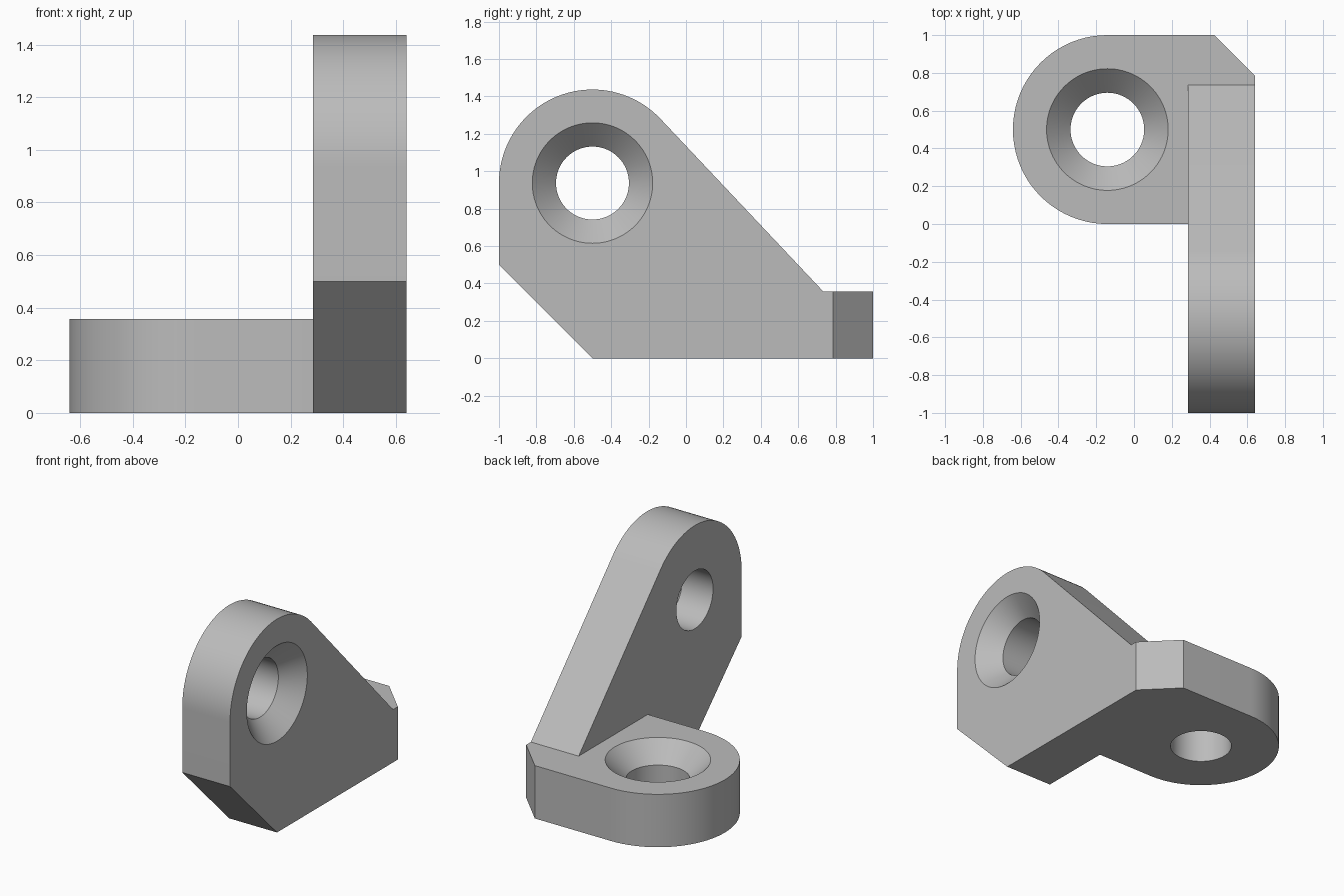
import bpy, bmesh, math
from mathutils import Matrix, Vector

cube = bpy.data.objects.get("Cube")
if cube:
    bpy.data.objects.remove(cube, do_unlink=True)

THICK = 0.356      # thickness of both plates
RIGHT = 0.641      # outer face of the upright plate
ROUND = 0.5        # radius of the rounded ends
HOLE, SINK = 0.195, 0.322

grey = bpy.data.materials.new("plain_grey")
grey.use_nodes = True
grey.diffuse_color = (0.5, 0.5, 0.5, 1)
grey.node_tree.nodes["Principled BSDF"].inputs["Base Color"].default_value = grey.diffuse_color


def arc(centre, start, end, steps=40):
    """Points on a rounded end, angles in radians."""
    return [(centre[0] + ROUND * math.cos(start + (end - start) * i / steps),
             centre[1] + ROUND * math.sin(start + (end - start) * i / steps))
            for i in range(steps + 1)]


def finish(bm, name, matrix):
    bmesh.ops.transform(bm, matrix=matrix, verts=bm.verts)
    bmesh.ops.recalc_face_normals(bm, faces=bm.faces)
    mesh = bpy.data.meshes.new(name)
    bm.to_mesh(mesh)
    bm.free()
    mesh.materials.append(grey)
    obj = bpy.data.objects.new(name, mesh)
    bpy.context.collection.objects.link(obj)
    return obj


def plate(name, outline, matrix):
    """Extrude a flat outline to plate thickness."""
    bm = bmesh.new()
    face = bm.faces.new([bm.verts.new((x, y, 0)) for x, y in outline])
    top = bmesh.ops.extrude_face_region(bm, geom=[face])["geom"]
    bmesh.ops.translate(bm, vec=(0, 0, THICK),
                        verts=[v for v in top if isinstance(v, bmesh.types.BMVert)])
    return finish(bm, name, matrix)


def countersink(name, centre, matrix, sides=96):
    """Revolved cutter: straight bore opening into a 45 degree cone."""
    over = 0.05
    profile = [(HOLE, -over), (HOLE, THICK - (SINK - HOLE)), (SINK + over, THICK + over)]
    bm = bmesh.new()
    rings = [[bm.verts.new((centre[0] + r * math.cos(math.tau * i / sides),
                            centre[1] + r * math.sin(math.tau * i / sides), z))
              for i in range(sides)] for r, z in profile]
    for low, high in zip(rings, rings[1:]):
        for i in range(sides):
            j = (i + 1) % sides
            bm.faces.new((low[i], low[j], high[j], high[i]))
    bm.faces.new(rings[0])
    bm.faces.new(rings[-1])
    cutter = finish(bm, name, matrix)
    cutter.hide_render = True
    return cutter


def combine(target, other, operation):
    """Apply a boolean and remove the helper."""
    mod = target.modifiers.new("combine", "BOOLEAN")
    mod.operation, mod.object, mod.solver = operation, other, "EXACT"
    bpy.context.view_layer.update()
    result = bpy.data.meshes.new_from_object(
        target.evaluated_get(bpy.context.evaluated_depsgraph_get()))
    target.modifiers.clear()
    target.data = result
    bpy.data.objects.remove(other, do_unlink=True)


# Base plate: rounded left end, chamfered back corner
base_centre = (ROUND - RIGHT, 0.5)
base_outline = arc(base_centre, math.pi / 2, math.pi * 1.5)
base_outline += [(RIGHT, 0), (RIGHT, 0.785), (RIGHT - 0.215, 1)]
flat = Matrix.Identity(4)
bracket = plate("corner_bracket", base_outline, flat)

# Upright plate: sloped back edge tangent to the rounded top, chamfered front foot
up_centre = (-0.5, 0.937)
heel = (0.735, THICK)
reach = Vector(heel) - Vector(up_centre)
tangent = math.atan2(reach.y, reach.x) + math.acos(ROUND / reach.length)
up_outline = arc(up_centre, tangent, math.pi)
up_outline += [(-1, 0.5), (-0.5, 0), (heel[0], 0), heel]
# Outline axes become y and z, thickness runs along x
standing = Matrix(((0, 0, 1, RIGHT - THICK), (1, 0, 0, 0), (0, 1, 0, 0), (0, 0, 0, 1)))
upright = plate("upright_plate", up_outline, standing)

combine(bracket, upright, "UNION")
combine(bracket, countersink("base_hole_cutter", base_centre, flat), "DIFFERENCE")
combine(bracket, countersink("upright_hole_cutter", up_centre, standing), "DIFFERENCE")

# Merge coplanar faces and smooth the round surfaces
bm = bmesh.new()
bm.from_mesh(bracket.data)
bmesh.ops.remove_doubles(bm, verts=bm.verts, dist=0.0001)
bmesh.ops.dissolve_limit(bm, angle_limit=math.radians(0.5), verts=bm.verts, edges=bm.edges)
bm.to_mesh(bracket.data)
bm.free()

bpy.ops.object.select_all(action="DESELECT")
bracket.select_set(True)
bpy.context.view_layer.objects.active = bracket
bpy.ops.object.shade_smooth_by_angle(angle=math.radians(25))
